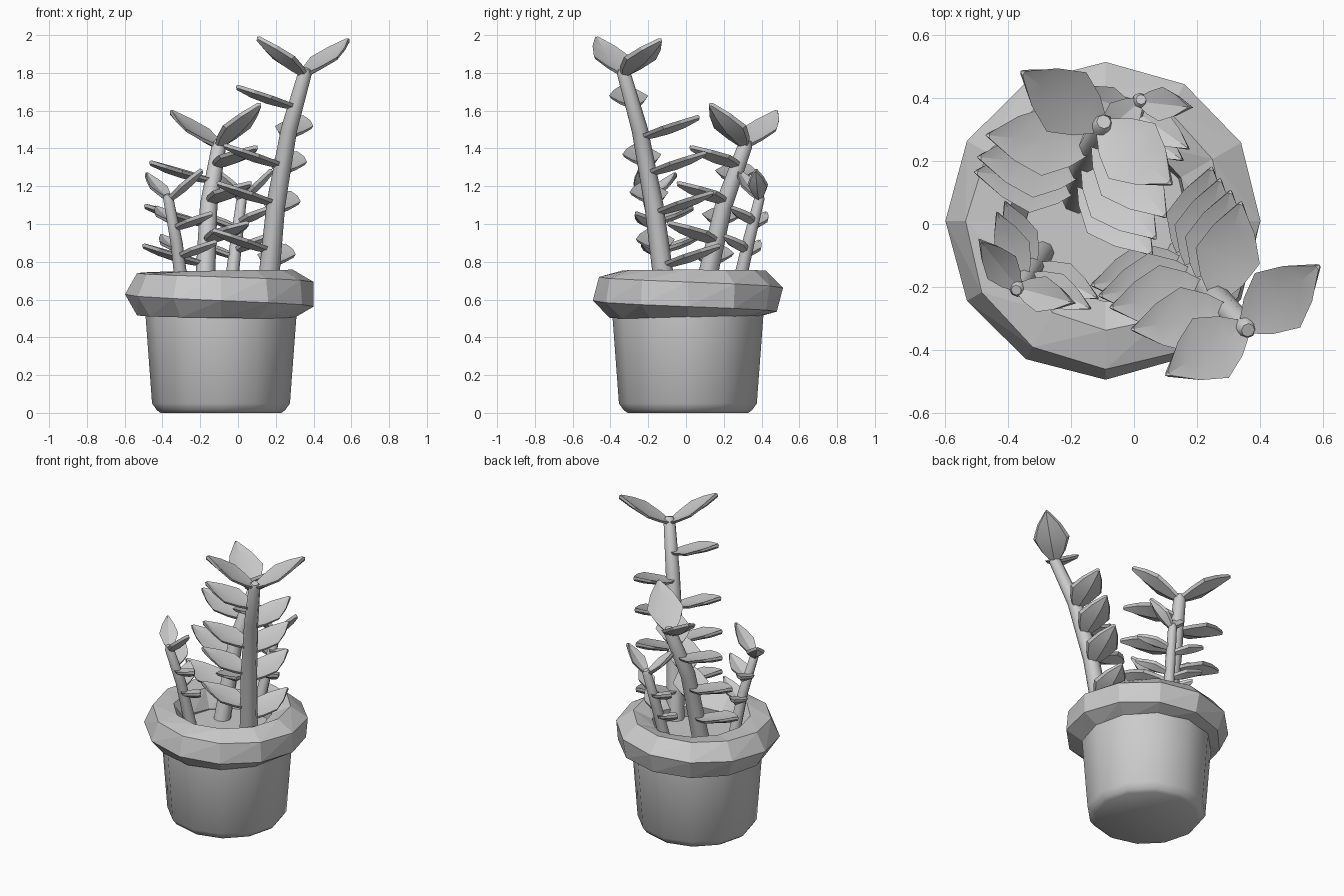
import bpy, bmesh, math
from mathutils import Vector

if "Cube" in bpy.data.objects:
    bpy.data.objects.remove(bpy.data.objects["Cube"])

GREY = bpy.data.materials.new("plain grey")
GREY.diffuse_color = (0.6, 0.6, 0.6, 1)
GREY.use_nodes = True
GREY.node_tree.nodes["Principled BSDF"].inputs["Base Color"].default_value = GREY.diffuse_color
CX, CY = -0.09, 0.01          # pot axis


def add_object(name, bm, smooth=None):
    bmesh.ops.recalc_face_normals(bm, faces=bm.faces)
    mesh = bpy.data.meshes.new(name)
    bm.to_mesh(mesh)
    bm.free()
    mesh.materials.append(GREY)
    ob = bpy.data.objects.new(name, mesh)
    bpy.context.collection.objects.link(ob)
    if smooth:
        bpy.ops.object.select_all(action='DESELECT')
        ob.select_set(True)
        bpy.context.view_layer.objects.active = ob
        bpy.ops.object.shade_smooth_by_angle(angle=math.radians(smooth))
    return ob


def bridge(bm, a, b, shift=0):
    n = len(a)
    for k in range(n):
        bm.faces.new((a[k], a[(k + 1) % n], b[(k + 1 + shift) % n], b[(k + shift) % n]))


def lathe(name, profile, sides, smooth):
    """Closed solid from (radius, z) rings about the pot axis."""
    bm = bmesh.new()
    rings = [[bm.verts.new((CX + r * math.cos(2 * math.pi * k / sides),
                            CY + r * math.sin(2 * math.pi * k / sides), z))
              for k in range(sides)] for r, z in profile]
    for a, b in zip(rings, rings[1:]):
        bridge(bm, a, b)
    bm.faces.new(rings[0])
    bm.faces.new(rings[-1])
    return add_object(name, bm, smooth)


# pot body and soil
lathe("pot", [(0.32, 0), (0.34, 0.015), (0.365, 0.05), (0.40, 0.52), (0.40, 0.56)], 12, 75)
lathe("soil", [(0.36, 0.56), (0.36, 0.61)], 12, None)

# twisted rim: a hexagonal section turning as it goes round
bm = bmesh.new()
rings = []
for i in range(12):
    th = math.radians(30 * i)
    ring = []
    for k in range(6):
        ph = math.radians(60 * k + 55 * (i - 6))
        r = 0.38 + 0.128 * math.cos(ph)
        ring.append(bm.verts.new((CX + r * math.cos(th), CY + r * math.sin(th),
                                  0.628 + 0.13 * math.sin(ph))))
    rings.append(ring)
for a, b in zip(rings, rings[1:]):
    bridge(bm, a, b)
bridge(bm, rings[-1], rings[0], 5)
bmesh.ops.triangulate(bm, faces=bm.faces, quad_method='SHORT_EDGE')
add_object("twisted_rim", bm)


def stem_at(path, z):
    """Point on the stem path at height z."""
    for a, b in zip(path, path[1:]):
        if z <= b[2]:
            break
    return Vector(a).lerp(Vector(b), (z - a[2]) / (b[2] - a[2]))


def make_stem(name, path, r0, r1):
    bm = bmesh.new()
    pts = [(Vector(p), r0 + (r1 - r0) * i / (len(path) - 1)) for i, p in enumerate(path)]
    axis = (pts[-1][0] - pts[-2][0]).normalized()
    pts.append((pts[-1][0] + axis * r1 * 0.7, r1 * 0.6))   # rounded tip
    u = Vector((0, 1, 0)).cross(axis).normalized()
    v = axis.cross(u)
    rings = [[bm.verts.new(p + r * (u * math.cos(math.pi * k / 4) + v * math.sin(math.pi * k / 4)))
              for k in range(8)] for p, r in pts]
    for a, b in zip(rings, rings[1:]):
        bridge(bm, a, b)
    bm.faces.new(rings[0])
    bm.faces.new(rings[-1])
    add_object(name, bm, 50)


def make_leaf(name, base, tip, width):
    """Cupped, pointed leaf: a hollow upper side and a keel below."""
    bm = bmesh.new()
    d = tip - base
    length = d.length
    d.normalize()
    side = d.cross(Vector((0, 0, 1))).normalized()
    up = side.cross(d)
    rings = []
    for t, w, sag in ((0, 0.10, 0), (0.2, 0.33, 0.03), (0.45, 0.5, 0.05),
                      (0.72, 0.32, 0.04), (0.97, 0.04, 0.0)):
        c = base + d * length * t
        h = w * width * length
        lip = up * 0.010
        ring = [c - side * h + lip, c - side * h * 0.87 - up * 0.008,
                c - up * (0.018 + sag * length), c + side * h * 0.87 - up * 0.008,
                c + side * h + lip, c - up * (sag * length * 0.8 - 0.007)]
        rings.append([bm.verts.new(p) for p in ring])
    for a, b in zip(rings, rings[1:]):
        bridge(bm, a, b)
    bm.faces.new(rings[0])
    end = bm.verts.new(tip)
    for k in range(6):
        bm.faces.new((rings[-1][k], rings[-1][(k + 1) % 6], end))
    add_object(name, bm, 20)


def grow(name, path, r0, r1, width, tips, headings, reach, rise, heights):
    """Stem with a pair of top leaves, then leaves alternating between two headings."""
    make_stem(name + "_stem", path, r0, r1)
    for i, tip in enumerate(tips, 1):
        make_leaf(f"{name}_top_leaf_{i}", stem_at(path, path[-1][2] - 0.01), Vector(tip), width)
    for i, z in enumerate(heights):
        base = stem_at(path, z)
        a = math.radians(headings[i % 2])
        tip = base + Vector((reach * math.cos(a), reach * math.sin(a), rise))
        make_leaf(f"{name}_leaf_{i + 1}", base, tip, width)


# the four plants
grow("tall", [(0.15, -0.10, 0.57), (0.20, -0.17, 1.1), (0.27, -0.245, 1.5), (0.355, -0.33, 1.8)],
     0.058, 0.036, 0.62, [(0.10, -0.48, 1.99), (0.59, -0.13, 1.98)],
     (190, 76), 0.32, 0.11, (1.62, 1.46, 1.31, 1.27, 1.11, 1.06, 0.86, 0.78))
grow("middle", [(-0.18, 0.08, 0.57), (-0.155, 0.20, 1.1), (-0.10, 0.315, 1.42)],
     0.055, 0.038, 0.62, [(-0.36, 0.485, 1.60), (0.12, 0.125, 1.64)],
     (311, 174), 0.34, 0.10, (1.31, 1.23, 1.12, 1.00, 0.91, 0.79))
grow("small_left", [(-0.285, -0.085, 0.57), (-0.325, -0.145, 0.9), (-0.37, -0.205, 1.14)],
     0.037, 0.027, 0.48, [(-0.49, -0.05, 1.27), (-0.19, -0.25, 1.29)],
     (113, 333), 0.23, 0.08, (1.01, 0.98, 0.86, 0.83))
grow("small_back", [(-0.05, 0.255, 0.57), (-0.01, 0.33, 0.9), (0.02, 0.39, 1.14)],
     0.037, 0.027, 0.48, [(0.18, 0.37, 1.29), (-0.12, 0.27, 1.29)],
     (325, 158), 0.21, 0.08, (1.01, 0.98, 0.86, 0.83))
